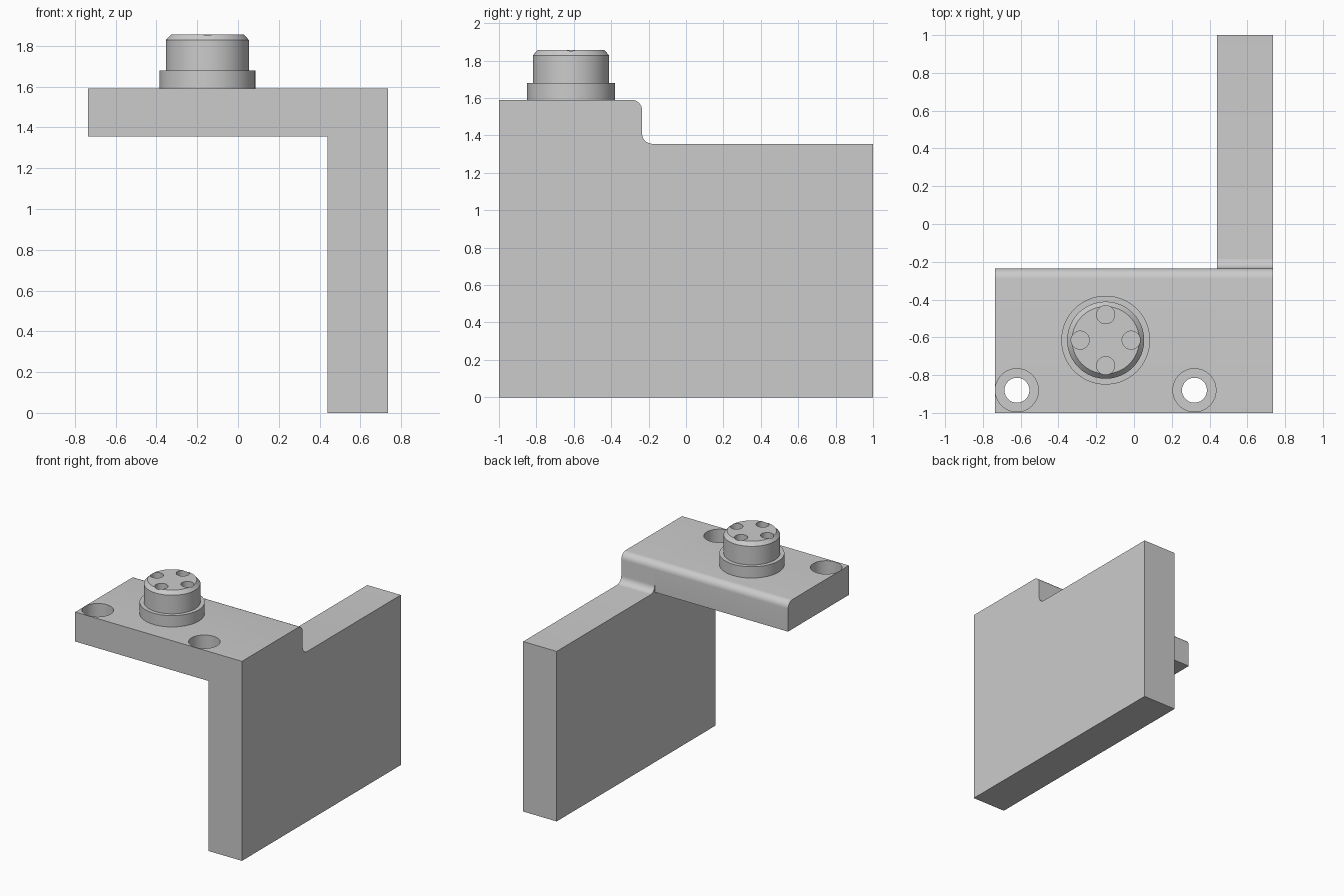
import bpy, bmesh
from math import sin, cos, pi, radians

cube = bpy.data.objects.get("Cube")
if cube:
    bpy.data.objects.remove(cube, do_unlink=True)

grey = bpy.data.materials.new("plain grey")
grey.use_nodes = True
grey.diffuse_color = (0.6, 0.6, 0.6, 1)
grey.node_tree.nodes["Principled BSDF"].inputs["Base Color"].default_value = (0.6, 0.6, 0.6, 1)


def finish(name, bm):
    bmesh.ops.recalc_face_normals(bm, faces=bm.faces)
    mesh = bpy.data.meshes.new(name)
    bm.to_mesh(mesh)
    bm.free()
    mesh.materials.append(grey)
    obj = bpy.data.objects.new(name, mesh)
    bpy.context.collection.objects.link(obj)
    return obj


def extrude_x(name, outline, x0, x1):
    """Extrude a (y, z) outline along x."""
    bm = bmesh.new()
    face = bm.faces.new([bm.verts.new((x0, y, z)) for y, z in outline])
    out = bmesh.ops.extrude_face_region(bm, geom=[face])["geom"]
    moved = [v for v in out if isinstance(v, bmesh.types.BMVert)]
    bmesh.ops.translate(bm, verts=moved, vec=(x1 - x0, 0, 0))
    return finish(name, bm)


def turned(name, profile, x, y, sides=64):
    """Closed solid of revolution from (radius, z) rings, bottom to top."""
    bm = bmesh.new()
    rings = [[bm.verts.new((x + r * cos(2 * pi * i / sides), y + r * sin(2 * pi * i / sides), z))
              for i in range(sides)] for r, z in profile]
    for a, b in zip(rings, rings[1:]):
        for i in range(sides):
            j = (i + 1) % sides
            bm.faces.new((a[i], a[j], b[j], b[i]))
    bm.faces.new(rings[0])
    bm.faces.new(rings[-1])
    return finish(name, bm)


def select(obj):
    bpy.ops.object.select_all(action='DESELECT')
    obj.select_set(True)
    bpy.context.view_layer.objects.active = obj


def boolean(obj, other, operation):
    mod = obj.modifiers.new(operation, 'BOOLEAN')
    mod.operation, mod.object, mod.solver = operation, other, 'EXACT'
    select(obj)
    bpy.ops.object.modifier_apply(modifier=mod.name)
    bpy.data.objects.remove(other, do_unlink=True)


def arc(cy, cz, r, start, end, steps=8):
    return [(cy + r * cos(radians(start + (end - start) * i / steps)),
             cz + r * sin(radians(start + (end - start) * i / steps))) for i in range(steps + 1)]


FRONT, BACK, STEP = -1.0, 1.0, -0.235
SHELF, TOP, R = 1.355, 1.59, 0.055
HALF, WALL = 0.735, 0.44

# Bracket: upright wall with a stepped top, joined to a cantilevered plate
round_over = arc(STEP - R, TOP - R, R, 90, 0)
fillet = arc(STEP + R, SHELF + R, R, 180, 270)
bracket = extrude_x("bracket", [(FRONT, 0), (FRONT, TOP)] + round_over + fillet
                    + [(BACK, SHELF), (BACK, 0)], WALL, HALF)
plate = extrude_x("plate", [(FRONT, SHELF), (FRONT, TOP)] + round_over
                  + [(STEP, SHELF)], -HALF, WALL)
boolean(bracket, plate, 'UNION')

# Counterbored screw holes
for x in (-0.62, 0.32):
    hole = turned("hole_cutter", [(0.066, SHELF - 0.1), (0.066, TOP - 0.13),
                                  (0.114, TOP - 0.13), (0.114, TOP + 0.1)], x, -0.88)
    boolean(bracket, hole, 'DIFFERENCE')

# Round connector: collar, barrel and chamfered end
CX, CY, END = -0.15, -0.615, 1.857
connector = turned("connector", [(0.235, TOP), (0.235, 1.68), (0.204, 1.68),
                                 (0.204, 1.828), (0.178, END)], CX, CY, 96)

# Four contact sockets
for k in range(4):
    socket = turned("socket_cutter", [(0.048, END - 0.1), (0.048, END + 0.1)],
                    CX + 0.135 * cos(k * pi / 2), CY + 0.135 * sin(k * pi / 2), 32)
    boolean(connector, socket, 'DIFFERENCE')

for obj in (bracket, connector):
    select(obj)
    bpy.ops.object.shade_smooth_by_angle(angle=radians(30))
